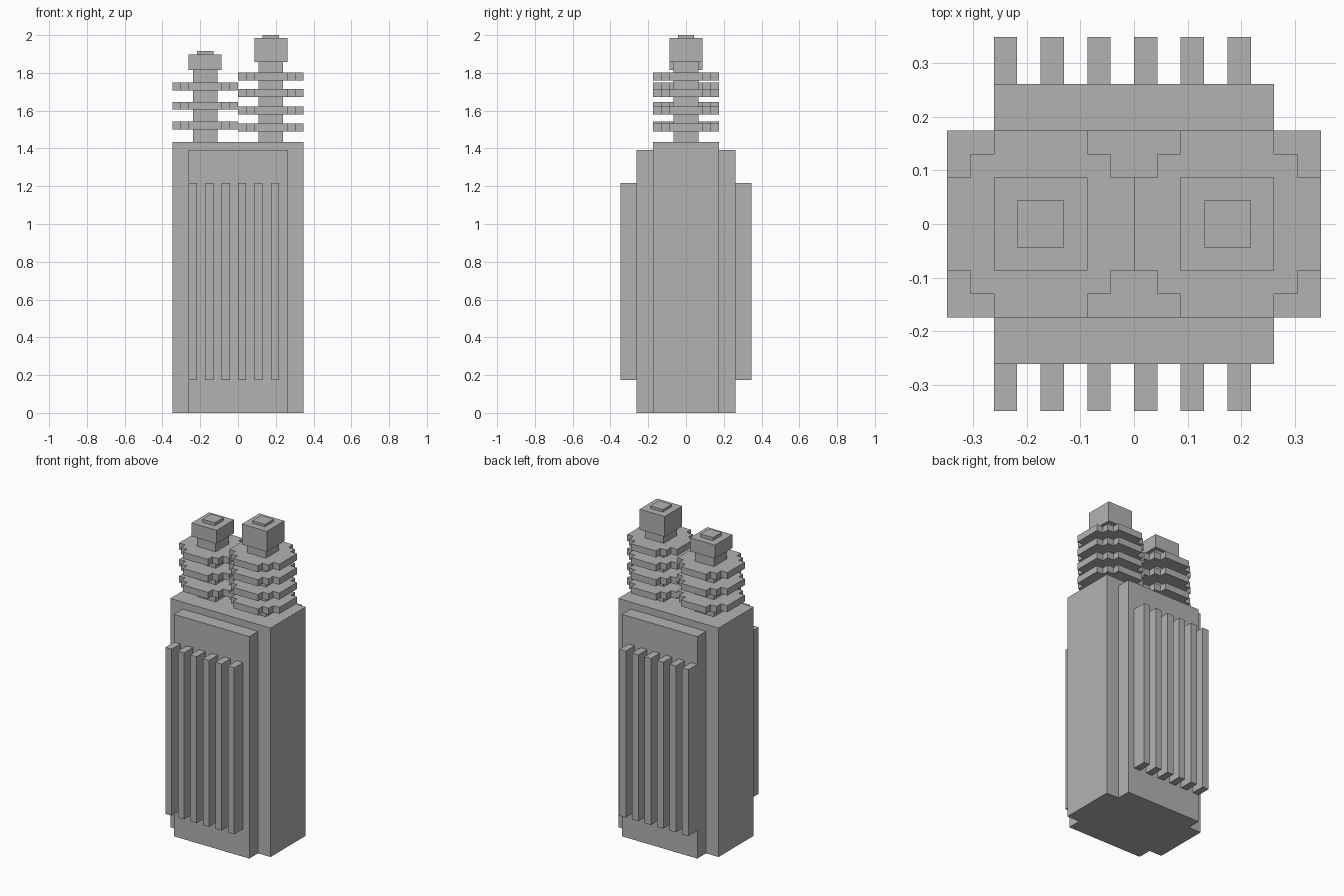
import bpy
import bmesh

cube = bpy.data.objects.get("Cube")
if cube:
    bpy.data.objects.remove(cube, do_unlink=True)

U = 2 / 46  # block size

grey = bpy.data.materials.new("mid_grey")
grey.use_nodes = True
colour = (0.45, 0.45, 0.45, 1)
grey.diffuse_color = colour
grey.node_tree.nodes["Principled BSDF"].inputs["Base Color"].default_value = colour


def prism(name, outline, z0, z1):
    """Extrude a flat outline (in blocks) between two heights."""
    bm = bmesh.new()
    face = bm.faces.new([bm.verts.new((x * U, y * U, z0)) for x, y in outline])
    top = bmesh.ops.extrude_face_region(bm, geom=[face])["geom"]
    moved = [v for v in top if isinstance(v, bmesh.types.BMVert)]
    bmesh.ops.translate(bm, vec=(0, 0, z1 - z0), verts=moved)
    bmesh.ops.recalc_face_normals(bm, faces=bm.faces)
    mesh = bpy.data.meshes.new(name)
    bm.to_mesh(mesh)
    bm.free()
    mesh.materials.append(grey)
    obj = bpy.data.objects.new(name, mesh)
    bpy.context.collection.objects.link(obj)
    return obj


def box(name, x0, x1, y0, y1, z0, z1):
    return prism(name, [(x0, y0), (x1, y0), (x1, y1), (x0, y1)], z0, z1)


def column(name, x, half, z0, z1):
    return box(name, x - half, x + half, -half, half, z0, z1)


# Tank body
body_top = 33 * U
box("tank_body", -8, 8, -4, 4, 0, body_top)

# Raised panels and cooling fins, front and back
for side, s in (("front", -1), ("back", 1)):
    y0, y1 = sorted((4 * s, 6 * s))
    box(side + "_panel", -6, 6, y0, y1, 0, 32 * U)
    y0, y1 = sorted((6 * s, 8 * s))
    for i in range(6):
        x = -6 + 2 * i * 1.0
        box(f"{side}_fin_{i + 1}", x, x + 1, y0, y1, 4 * U, 28 * U)

# Stepped outline of an insulator disc, one quarter turned four times
quarter = [(4, -2), (4, 2), (3, 2), (3, 3), (2, 3), (2, 4)]
disc = []
for turn in range(4):
    disc += quarter[1:]
    quarter = [(-y, x) for x, y in quarter]

# Insulators: stem, discs, cap and terminal
insulators = (
    ("right", -4, (1.501, 1.605, 1.708), 1.814, 1.898, 1.917),
    ("left", 4, (1.490, 1.580, 1.673, 1.761), 1.857, 1.984, 2.0),
)
for side, x, discs, stem_top, cap_top, tip in insulators:
    column(side + "_stem", x, 1.5, body_top, stem_top)
    for i, z in enumerate(discs):
        outline = [(px + x, py) for px, py in disc]
        prism(f"{side}_disc_{i + 1}", outline, z, z + 0.041)
    column(side + "_cap", x, 2, stem_top, cap_top)
    column(side + "_terminal", x, 1, cap_top, tip)
